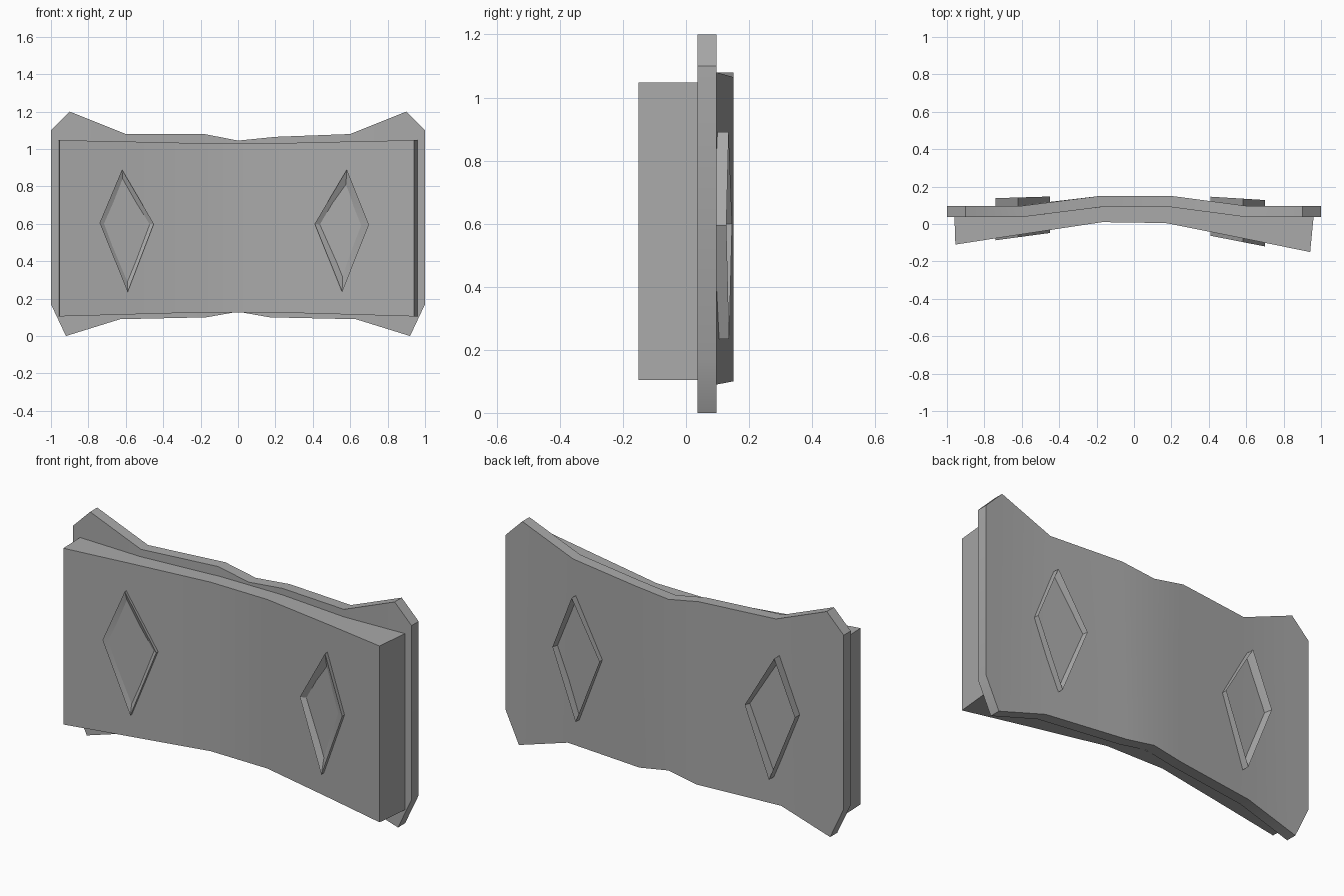
import bpy
import bmesh

cube = bpy.data.objects.get("Cube")
if cube:
    bpy.data.objects.remove(cube, do_unlink=True)

gray = bpy.data.materials.new("plain_gray")
gray.use_nodes = True
color = (0.4, 0.4, 0.4, 1)
gray.diffuse_color = color
gray.node_tree.nodes["Principled BSDF"].inputs["Base Color"].default_value = color


def loft(name, rings, closed):
    """Skin a row of four-cornered rings; cap the ends or join them in a loop."""
    bm = bmesh.new()
    loops = [[bm.verts.new(p) for p in ring] for ring in rings]
    pairs = list(zip(loops, loops[1:]))
    if closed:
        pairs.append((loops[-1], loops[0]))
    else:
        bm.faces.new(loops[0])
        bm.faces.new(loops[-1])
    for a, b in pairs:
        for i in range(4):
            j = (i + 1) % 4
            bm.faces.new((a[i], a[j], b[j], b[i]))
    bmesh.ops.recalc_face_normals(bm, faces=bm.faces)
    mesh = bpy.data.meshes.new(name)
    bm.to_mesh(mesh)
    bm.free()
    mesh.materials.append(gray)
    obj = bpy.data.objects.new(name, mesh)
    bpy.context.collection.objects.link(obj)
    bpy.ops.object.select_all(action='DESELECT')
    obj.select_set(True)
    bpy.context.view_layer.objects.active = obj
    bpy.ops.object.shade_smooth_by_angle()
    return obj


def bend(x):
    """Front of the back plate: flat wings, sloped shoulders, raised middle."""
    t = min(max((0.6 - abs(x)) / 0.4, 0), 1)
    return 0.037 + 0.053 * t


# Back plate with flared corners
top = [(-1, 1.1), (-0.9, 1.2), (-0.6, 1.08), (-0.18, 1.08), (0, 1.045),
       (0.2, 1.065), (0.6, 1.08), (0.9, 1.2), (1, 1.1)]
bottom = [(-1, 0.17), (-0.92, 0), (-0.63, 0.09), (-0.17, 0.1), (0, 0.13),
          (0.17, 0.1), (0.63, 0.09), (0.92, 0), (1, 0.17)]
rings = []
for (xt, zt), (xb, zb) in zip(top, bottom):
    y = bend((xt + xb) / 2)
    rings.append([(xt, y, zt), (xb, y, zb), (xb, y + 0.06, zb), (xt, y + 0.06, zt)])
loft("back_plate", rings, False)

# Front panel, thicker toward both ends: front x, front y, back x, bottom z, top z
columns = [(-0.955, -0.11, -0.96, 0.105, 1.047), (-0.6, -0.055, -0.6, 0.115, 1.04),
           (-0.17, 0.01, -0.2, 0.127, 1.03), (0.17, 0.005, 0.2, 0.127, 1.03),
           (0.6, -0.08, 0.6, 0.115, 1.04), (0.942, -0.15, 0.96, 0.105, 1.047)]
loft("front_panel",
     [[(xf, yf, zt), (xf, yf, zb), (xb, bend(xb), zb), (xb, bend(xb), zt)]
      for xf, yf, xb, zb, zt in columns], False)


# Diamond sleeves passing through both plates, hollowed at each end
def sleeve(name, corners, front, back):
    xs = [x for x, z in corners]
    cx = sum(xs) / 4
    cz = sum(z for x, z in corners) / 4
    low, span = min(xs), max(xs) - min(xs)

    def ring(scale, ends, shift):
        points = []
        for x, z in corners:
            t = (x - low) / span
            y = ends[0] + (ends[1] - ends[0]) * t + shift
            points.append((cx + (x - cx) * scale, y, cz + (z - cz) * scale))
        return points

    loft(name, [ring(1, front, 0), ring(1, back, 0),
                ring(0.92, back, -0.04), ring(0.7, front, 0.025)], True)


sleeve("right_diamond_sleeve",
       [(-0.62, 0.89), (-0.45, 0.6), (-0.59, 0.235), (-0.74, 0.605)],
       (-0.087, -0.048), (0.138, 0.147))
sleeve("left_diamond_sleeve",
       [(0.582, 0.89), (0.7, 0.595), (0.557, 0.235), (0.41, 0.6)],
       (-0.063, -0.12), (0.146, 0.128))
